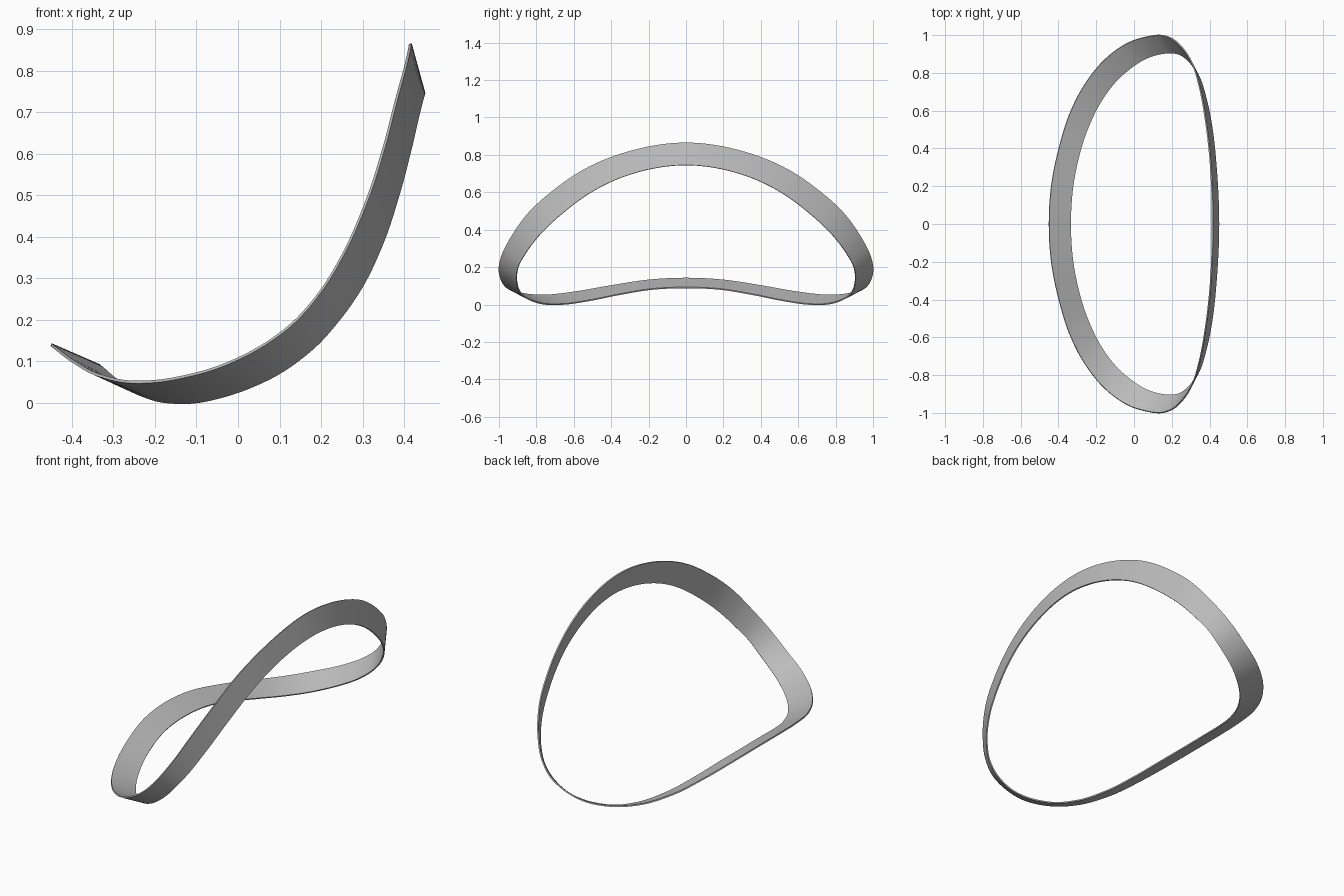
import bpy
import bmesh
from mathutils import Vector

if "Cube" in bpy.data.objects:
    bpy.data.objects.remove(bpy.data.objects["Cube"], do_unlink=True)

STEPS = 10          # spans between neighbouring stations
THICKNESS = 0.007

# Half of the band: each station holds (outer rim point, inner rim point)
half_stations = [
    ((-.45, 0, .14), (-.335, 0, .09)),
    ((-.438, .2, .13), (-.325, .18, .082)),
    ((-.398, .4, .1), (-.292, .355, .054)),
    ((-.334, .6, .066), (-.238, .52, .021)),
    ((-.254, .75, .05), (-.17, .655, .002)),
    ((-.145, .88, .06), (-.075, .775, .006)),
    ((-.03, .96, .093), (.035, .86, .04)),
    ((.075, .993, .148), (.125, .897, .088)),
    ((.13, 1, .19), (.18, .905, .131)),
    ((.2, .982, .27), (.243, .897, .2)),
    ((.25, .94, .352), (.29, .862, .266)),
    ((.31, .845, .487), (.346, .775, .38)),
    ((.35, .71, .61), (.386, .645, .5)),
    ((.38, .54, .725), (.415, .49, .61)),
    ((.402, .35, .805), (.433, .32, .688)),
    ((.415, 0, .865), (.448, 0, .745)),
]


def closed_rim(side):
    """Mirror one rim across the y = 0 plane into a closed list of points."""
    points = [Vector(station[side]) for station in half_stations]
    mirrored = [Vector((p.x, -p.y, p.z)) for p in reversed(points[1:-1])]
    return points + mirrored


def smooth_loop(points, knots):
    """Interpolate a closed loop with cubic Hermite spans."""
    count = len(points)

    def gap(i):
        return knots[i % count]

    def tangent(i):
        before, here, after = points[i - 1], points[i % count], points[(i + 1) % count]
        d0, d1 = gap(i - 1), gap(i)
        return ((here - before) / d0 * d1 + (after - here) / d1 * d0) / (d0 + d1)

    result = []
    for i in range(count):
        start, end = points[i], points[(i + 1) % count]
        m0, m1 = tangent(i) * gap(i), tangent((i + 1) % count) * gap(i)
        for step in range(STEPS):
            t = step / STEPS
            s = 1 - t
            result.append(start * (s * s * (1 + 2 * t)) + m0 * (t * s * s)
                          + end * (t * t * (1 + 2 * s)) - m1 * (t * t * s))
    return result


def make_material(name, color):
    material = bpy.data.materials.new(name)
    material.use_nodes = True
    material.diffuse_color = color
    material.node_tree.nodes["Principled BSDF"].inputs["Base Color"].default_value = color
    return material


def make_band(name, material):
    """Bridge the two rims with a strip of faces and give it thickness."""
    outer, inner = closed_rim(0), closed_rim(1)
    knots = [(outer[(i + 1) % len(outer)] - p).length for i, p in enumerate(outer)]
    bm = bmesh.new()
    rims = [[bm.verts.new(p) for p in smooth_loop(rim, knots)] for rim in (outer, inner)]
    count = len(rims[0])
    for i in range(count):
        j = (i + 1) % count
        bm.faces.new((rims[0][i], rims[0][j], rims[1][j], rims[1][i]))
    bmesh.ops.recalc_face_normals(bm, faces=bm.faces)
    mesh = bpy.data.meshes.new(name)
    bm.to_mesh(mesh)
    bm.free()
    mesh.materials.append(material)
    band = bpy.data.objects.new(name, mesh)
    bpy.context.collection.objects.link(band)

    solid = band.modifiers.new("thickness", 'SOLIDIFY')
    solid.thickness = THICKNESS
    solid.offset = 0
    bpy.ops.object.select_all(action='DESELECT')
    band.select_set(True)
    bpy.context.view_layer.objects.active = band
    bpy.ops.object.modifier_apply(modifier=solid.name)
    bpy.ops.object.shade_smooth_by_angle()
    return band


make_band("curved_band", make_material("grey", (0.5, 0.5, 0.5, 1)))
